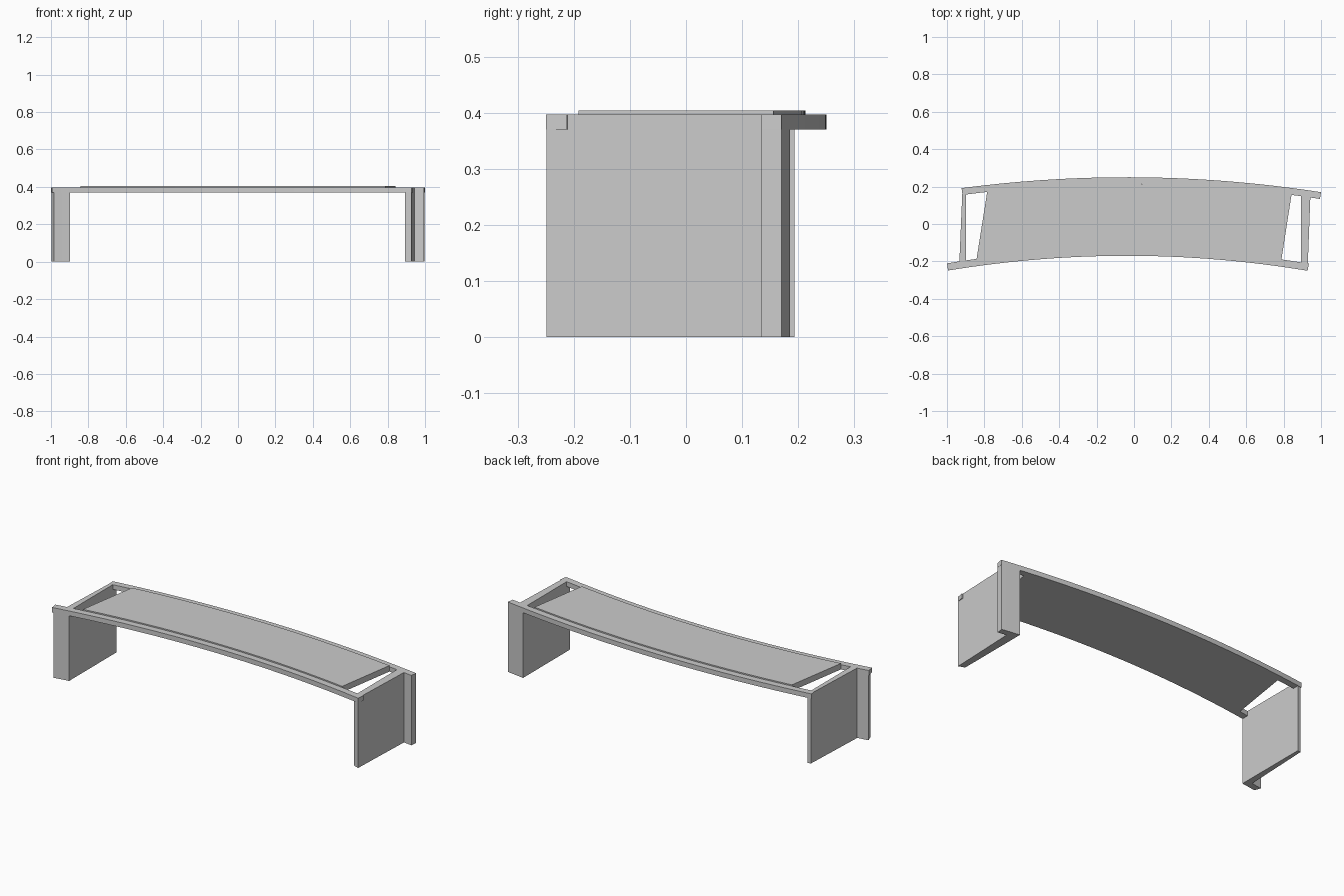
import bpy, bmesh

if "Cube" in bpy.data.objects:
    bpy.data.objects.remove(bpy.data.objects["Cube"])

CX = -0.037          # x of the crown shared by both arcs
W = 0.037            # rail width
BOTTOM, TOP = 0.37, 0.397


def back(x):
    return 0.25 - (x - CX) ** 2 / 13.45


def front(x):
    return -0.17 - (x - CX) ** 2 / 11.65


def prism(name, outline, z0, z1):
    """Extrude a plan outline upward from z0 to z1."""
    bm = bmesh.new()
    face = bm.faces.new([bm.verts.new((x, y, z0)) for x, y in outline])
    ext = bmesh.ops.extrude_face_region(bm, geom=[face])
    for v in ext["geom"]:
        if isinstance(v, bmesh.types.BMVert):
            v.co.z = z1
    bmesh.ops.recalc_face_normals(bm, faces=bm.faces[:])
    me = bpy.data.meshes.new(name)
    bm.to_mesh(me)
    bm.free()
    ob = bpy.data.objects.new(name, me)
    bpy.context.collection.objects.link(ob)
    bpy.context.view_layer.objects.active = ob
    ob.select_set(True)
    bpy.ops.object.shade_smooth_by_angle()
    ob.select_set(False)
    return ob


def arc(f, x0, x1, offset=0.0, n=32):
    xs = [x0 + (x1 - x0) * i / n for i in range(n + 1)]
    return [(x, f(x) + offset) for x in xs]


# Curved rails, staggered left and right, with ends square to the curve
prism("front_rail", arc(front, -0.994, 0.928) + arc(front, 0.935, -1.0, W + 0.002),
      BOTTOM, TOP)
prism("back_rail", arc(back, -0.922, 1.0) + arc(back, 0.994, -0.917, -W),
      BOTTOM, TOP)

# Raised top panel between the rails, with slanted ends
prism("top_panel", arc(front, -0.842, 0.788, W) + arc(back, 0.842, -0.785, -W),
      BOTTOM, 0.404)

# Tapered end plates
prism("left_end_plate", [(-0.935, -0.235), (-0.897, -0.232),
                         (-0.897, 0.193), (-0.917, 0.190)], 0, TOP)
prism("right_end_plate", [(0.893, -0.236), (0.928, -0.249),
                          (0.944, 0.172), (0.893, 0.182)], 0, TOP)

# Leg flanges following the rails: front left and back right
prism("front_left_flange", arc(front, -0.984, -0.897, n=2)
      + arc(front, -0.897, -0.998, W, n=2), 0, TOP)
prism("back_right_flange", arc(back, 0.893, 0.998, n=2)
      + arc(back, 0.994, 0.893, -W, n=2), 0, TOP)
